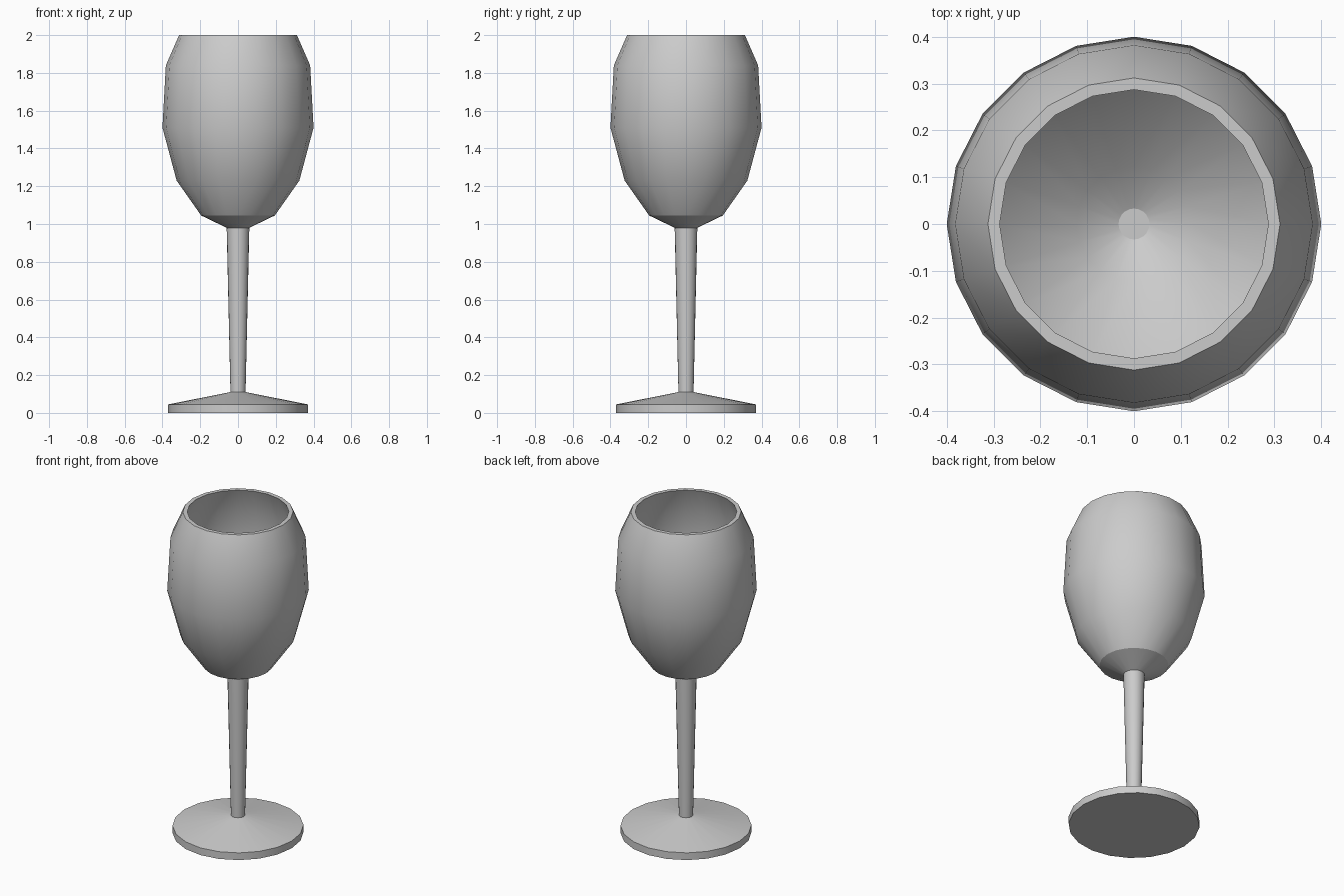
import bpy, bmesh, math

if "Cube" in bpy.data.objects:
    bpy.data.objects.remove(bpy.data.objects["Cube"])

SIDES = 20


def lathe(name, profile):
    """Revolve (radius, height) points about z; radius 0 makes a pole."""
    bm = bmesh.new()
    rings = []
    for r, z in profile:
        if r == 0:
            rings.append([bm.verts.new((0, 0, z))] * SIDES)
        else:
            rings.append([bm.verts.new((r * math.cos(a), r * math.sin(a), z))
                          for a in (2 * math.pi * i / SIDES for i in range(SIDES))])
    for low, high in zip(rings, rings[1:]):
        for i in range(SIDES):
            j = (i + 1) % SIDES
            quad = [low[i], low[j], high[j], high[i]]
            bm.faces.new(list(dict.fromkeys(quad)))
    bmesh.ops.recalc_face_normals(bm, faces=bm.faces)
    mesh = bpy.data.meshes.new(name)
    bm.to_mesh(mesh)
    bm.free()
    obj = bpy.data.objects.new(name, mesh)
    bpy.context.collection.objects.link(obj)
    bpy.ops.object.select_all(action='DESELECT')
    obj.select_set(True)
    bpy.context.view_layer.objects.active = obj
    bpy.ops.object.shade_smooth_by_angle(angle=math.radians(25))
    return obj


# Foot and tapered stem
foot_and_stem = [(0, 0), (0.37, 0), (0.37, 0.045), (0.04, 0.11), (0.06, 0.98)]
# Outside of the bowl up to the rim
bowl_outside = [(0.195, 1.045), (0.325, 1.23), (0.4, 1.51), (0.382, 1.84), (0.312, 2.0)]
# Inside of the bowl down to the centre
bowl_inside = [(0.287, 2.0), (0.355, 1.83), (0.372, 1.51), (0.295, 1.25),
               (0.123, 1.075), (0.033, 1.03), (0, 1.03)]

lathe("wine_glass", foot_and_stem + bowl_outside + bowl_inside)
